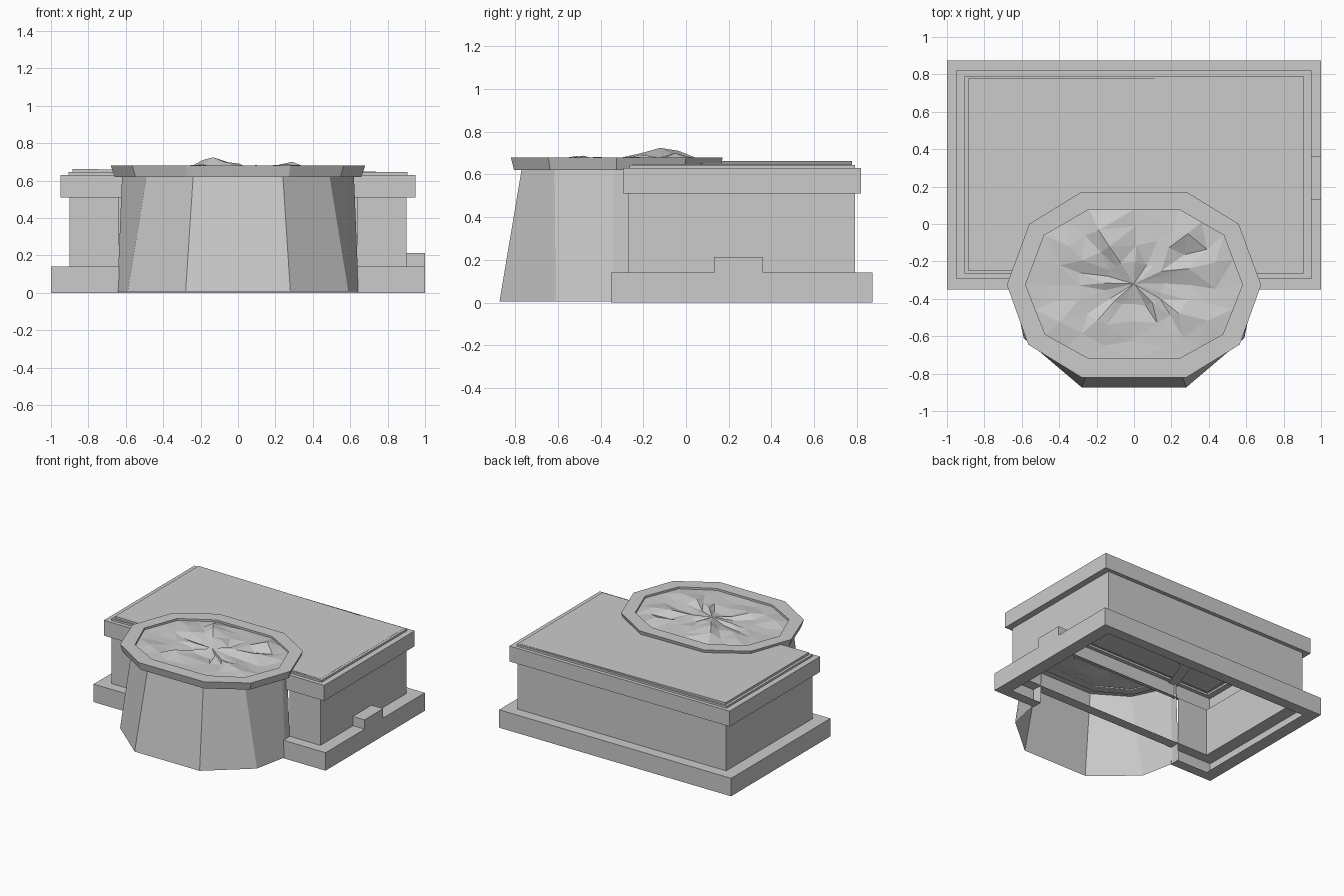
import bpy, bmesh, math, random
from mathutils import Vector

if "Cube" in bpy.data.objects:
    bpy.data.objects.remove(bpy.data.objects["Cube"])

random.seed(4)


def add_object(name, bm, fix_normals=True):
    if fix_normals:
        bmesh.ops.recalc_face_normals(bm, faces=bm.faces[:])
    me = bpy.data.meshes.new(name)
    bm.to_mesh(me)
    bm.free()
    ob = bpy.data.objects.new(name, me)
    bpy.context.collection.objects.link(ob)
    return ob


def loft(bm, rings, close=True):
    """Skin a stack of equally long point rings."""
    loops = [[bm.verts.new(p) for p in r] for r in rings]
    n = len(rings[0])
    for a, b in zip(loops, loops[1:]):
        for i in range(n if close else n - 1):
            j = (i + 1) % n
            bm.faces.new((a[i], a[j], b[j], b[i]))
    return loops


def rect(hx, y0, y1, z):
    return [(-hx, y0, z), (hx, y0, z), (hx, y1, z), (-hx, y1, z)]


def mirrored(half, z):
    """Right-hand points from front to back, completed on the left."""
    return [(x, y, z) for x, y in half] + [(-x, y, z) for x, y in reversed(half)]


# Hollow stepped block: plinth, wall, cornice and roof tier, open below
levels = [(0.90, -0.27, 0.79, 0), (1.0, -0.35, 0.873, 0), (1.0, -0.35, 0.873, 0.14),
          (0.90, -0.27, 0.79, 0.14), (0.90, -0.27, 0.79, 0.51), (0.95, -0.295, 0.82, 0.51),
          (0.95, -0.295, 0.82, 0.63), (0.905, -0.265, 0.792, 0.63), (0.905, -0.265, 0.792, 0.645)]
bm = bmesh.new()
loops = loft(bm, [rect(*l) for l in levels])
bm.faces.new(loops[-1])
bmesh.ops.recalc_face_normals(bm, faces=bm.faces[:])
for x in (-0.635, 0.635):
    bmesh.ops.bisect_plane(bm, geom=bm.verts[:] + bm.edges[:] + bm.faces[:],
                           plane_co=(x, 0, 0), plane_no=(1, 0, 0))
# opening where the basin joins the front wall
gap = []
for f in bm.faces:
    c = f.calc_center_median()
    if abs(c.x) < 0.6 and c.y < -0.2 and c.z < 0.5 and (abs(f.normal.y) > 0.5 or c.z < 0.01):
        gap.append(f)
bmesh.ops.delete(bm, geom=gap, context='FACES')
add_object("stepped_block", bm, False)

# Thin, slightly tilted roof sheet
bm = bmesh.new()
bottom = rect(0.885, -0.25, 0.777, 0.64)
top = [(x, y, 0.654 - 0.009 * x) for x, y, z in bottom]
bm.faces.new(loft(bm, [bottom, top])[-1])
add_object("roof_sheet", bm)

# Raised step on the right of the plinth
bm = bmesh.new()
ends = [[(x, 0.13, 0.13), (x, 0.36, 0.13), (x, 0.36, 0.213), (x, 0.13, 0.213)] for x in (0.9, 1.0)]
bm.faces.new(loft(bm, ends)[-1])
add_object("plinth_step", bm)

# Faceted, tapering basin wall, open at the back
low = [(0.28, -0.873), (0.59, -0.61), (0.645, -0.34), (0.64, -0.27)]
high = [(0.24, -0.77), (0.49, -0.615), (0.62, -0.34), (0.615, -0.27)]
bm = bmesh.new()
wall = []
for half, z in ((low, 0.006), (high, 0.62)):
    right = [(x, y, z) for x, y in half]
    wall.append([(-x, y, z) for x, y in reversed(half)] + right)
loft(bm, wall, close=False)
add_object("basin_wall", bm)

# Ten-sided rim
outer = [(0.28, -0.82), (0.565, -0.645), (0.68, -0.325), (0.56, 0.0), (0.28, 0.172)]
inner = [(0.24, -0.72), (0.475, -0.59), (0.58, -0.325), (0.48, -0.06), (0.24, 0.078)]
under = [(x * 0.97, -0.325 + (y + 0.325) * 0.97) for x, y in outer]
bm = bmesh.new()
loft(bm, [mirrored(h, z) for h, z in
          ((inner, 0.62), (under, 0.62), (outer, 0.68), (inner, 0.68), (inner, 0.655))])
add_object("basin_rim", bm)

# Jagged filling: jittered concentric rings with a few peaks
peaks = [(-0.11, -0.10, 0.066, 0.11), (0.33, -0.04, 0.035, 0.06),
         (-0.4, -0.53, 0.02, 0.12), (0.22, -0.5, 0.012, 0.1)]
edge = mirrored(inner, 0.665)
rings = []
for s in (1.0, 0.78, 0.54, 0.28):
    ring = []
    for i in range(20):
        a, b = Vector(edge[i // 2]), Vector(edge[(i // 2 + 1) % 10])
        p = a.lerp(b, 0.5 * (i % 2))
        if s < 1:
            p.x += random.uniform(-0.035, 0.035)
            p.y += random.uniform(-0.035, 0.035)
        p.x *= s
        p.y = -0.325 + (p.y + 0.325) * s
        if s < 1:
            p.z = random.uniform(0.65, 0.685)
            for px, py, h, r in peaks:
                p.z += h * math.exp(-((p.x - px) ** 2 + (p.y - py) ** 2) / r ** 2)
        ring.append(p)
    rings.append(ring)
bm = bmesh.new()
last = loft(bm, rings)[-1]
mid = bm.verts.new((0.0, -0.32, 0.675))
for i in range(20):
    bm.faces.new((last[i], last[(i + 1) % 20], mid))
bmesh.ops.triangulate(bm, faces=bm.faces[:])
add_object("basin_filling", bm)
